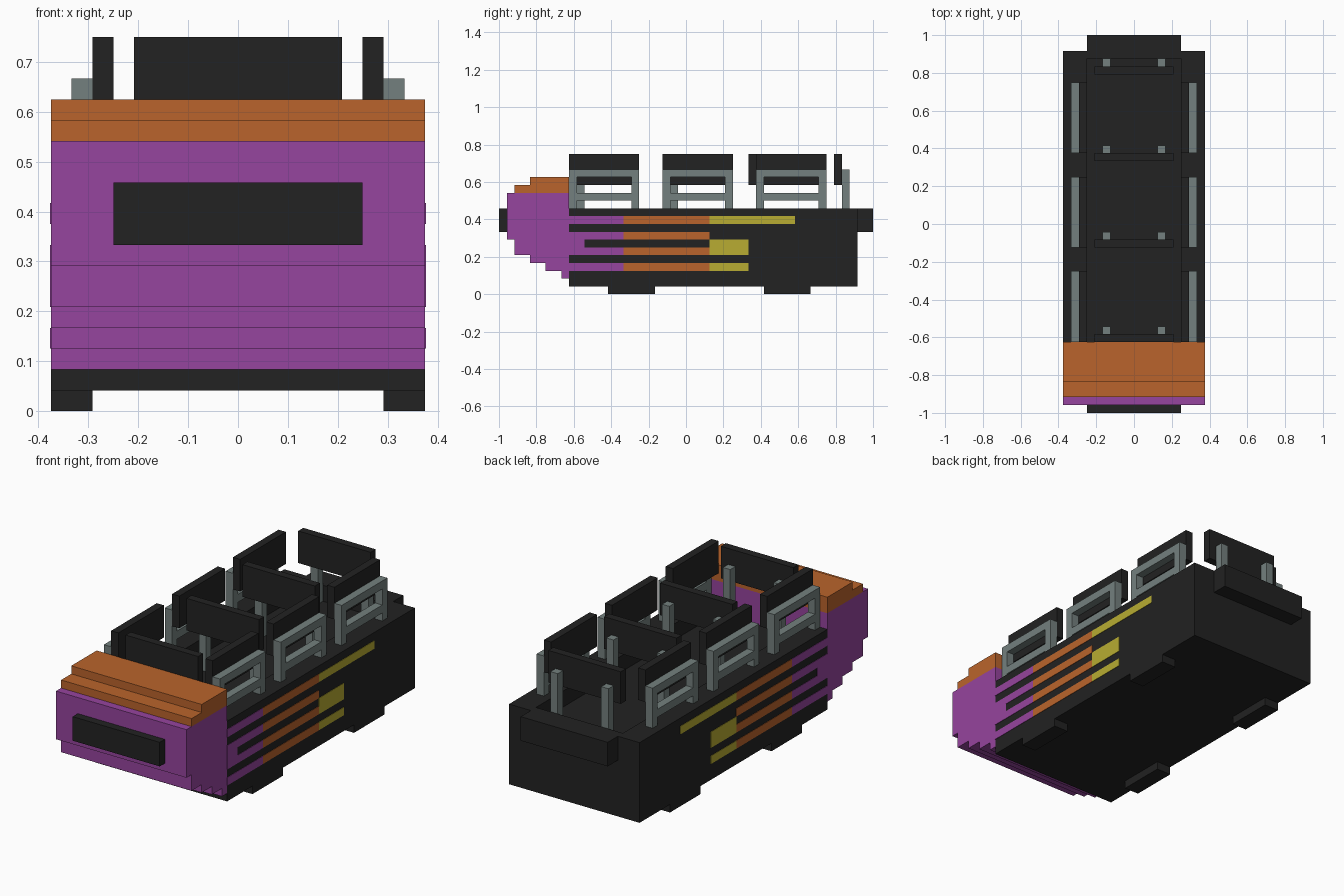
import bpy
import bmesh

if "Cube" in bpy.data.objects:
    bpy.data.objects.remove(bpy.data.objects["Cube"])

U = 1 / 24  # the whole model sits on a grid of 1/24 unit


def material(name, rgb):
    m = bpy.data.materials.new(name)
    m.diffuse_color = (*rgb, 1)
    m.use_nodes = True
    m.node_tree.nodes["Principled BSDF"].inputs["Base Color"].default_value = m.diffuse_color
    return m


BLACK = material("black", (0.016, 0.016, 0.016))
PURPLE = material("purple", (0.305, 0.058, 0.342))
ORANGE = material("orange", (0.491, 0.127, 0.025))
YELLOW = material("yellow", (0.479, 0.413, 0.032))
GREY = material("grey", (0.174, 0.216, 0.209))


def finish(name, bm, mat):
    bmesh.ops.recalc_face_normals(bm, faces=bm.faces)
    mesh = bpy.data.meshes.new(name)
    bm.to_mesh(mesh)
    bm.free()
    mesh.materials.append(mat)
    obj = bpy.data.objects.new(name, mesh)
    bpy.context.collection.objects.link(obj)
    return obj


def boxes(name, mat, *spans):
    """One object from boxes given as (x0, x1, y0, y1, z0, z1) in grid units."""
    bm = bmesh.new()
    for s in spans:
        verts = bmesh.ops.create_cube(bm, size=1)["verts"]
        for v in verts:
            for i in range(3):
                v.co[i] = (s[2 * i] if v.co[i] < 0 else s[2 * i + 1]) * U
    return finish(name, bm, mat)


def extrude(name, mat, profile, axis, a, b):
    """Extrude a profile along x (profile in y, z) or along y (profile in x, z)."""
    bm = bmesh.new()
    if axis == "x":
        pts, move = [(a, p, q) for p, q in profile], (b - a, 0, 0)
    else:
        pts, move = [(p, a, q) for p, q in profile], (0, b - a, 0)
    face = bm.faces.new([bm.verts.new([c * U for c in p]) for p in pts])
    new = bmesh.ops.extrude_face_region(bm, geom=[face])["geom"]
    bmesh.ops.translate(bm, vec=[c * U for c in move],
                        verts=[g for g in new if isinstance(g, bmesh.types.BMVert)])
    return finish(name, bm, mat)


def mirrored(span):
    """The span and its copy on the other side of x = 0."""
    x0, x1, *rest = span
    return [span, (-x1, -x0, *rest)]


# Open tub, closed by a thin wall at the back
FLOOR = 9
extrude("tub", BLACK, [(-9, 1), (9, 1), (9, 11), (6, 11), (6, FLOOR),
                       (-6, FLOOR), (-6, 11), (-9, 11)], "y", -15, 21)
boxes("rear_wall", BLACK, (-9, 9, 21, 22, 1, 11))

# Stepped nose and its two-step hood
extrude("nose", PURPLE, [(-15, 13), (-23, 13), (-23, 7), (-22, 7), (-22, 5),
                         (-20, 5), (-20, 4), (-18, 4), (-18, 3), (-16, 3),
                         (-16, 2), (-15, 2)], "x", -9, 9)
extrude("hood", ORANGE, [(-15, 13), (-15, 15), (-20, 15), (-20, 14),
                         (-22, 14), (-22, 13)], "x", -9, 9)

# Bumpers and runners
boxes("front_bumper", BLACK, (-6, 6, -24, -23, 8, 11))
boxes("rear_bumper", BLACK, (-6, 6, 22, 24, 8, 11))
for name, y0 in (("front_runners", -10), ("rear_runners", 10)):
    boxes(name, BLACK, *mirrored((7, 9, y0, y0 + 6, 0, 1)))

# Painted side stripes as thin plates: (y0, y1, z0, z1)
STRIPES = {
    PURPLE: [(-15, -8, z, z + 1) for z in (3, 5, 7, 9)] + [(-15, -13, 6, 7)],
    ORANGE: [(-8, 3, z, z + 1) for z in (3, 5, 7, 9)],
    YELLOW: [(3, 14, 9, 10), (3, 8, 5, 7), (3, 8, 3, 4)],
}
for mat, plates in STRIPES.items():
    boxes(mat.name + "_stripes", mat,
          *[s for p in plates for s in mirrored((8.95, 9.05, *p))])

# Back pads, each carried by two posts behind it
for i, y in enumerate((-15, -3, 8, 19), 1):
    boxes(f"back_pad_{i}", BLACK, (-5, 5, y, y + 1, 14, 18))
    boxes(f"back_posts_{i}", GREY, *mirrored((3, 4, y + 1, y + 2, FLOOR, 16)))

# Side pads on railings with two uprights and two bars
for i, y in enumerate((-15, -3, 9), 1):
    boxes(f"side_pads_{i}", BLACK, *mirrored((6, 7, y, y + 9, 14, 18)))
    parts = [(7, 8, y, y + 1, 11, 16), (7, 8, y + 8, y + 9, 11, 16),
             (7, 8, y + 1, y + 8, 12, 13), (7, 8, y + 1, y + 8, 15, 16)]
    boxes(f"side_railings_{i}", GREY, *[s for p in parts for s in mirrored(p)])
